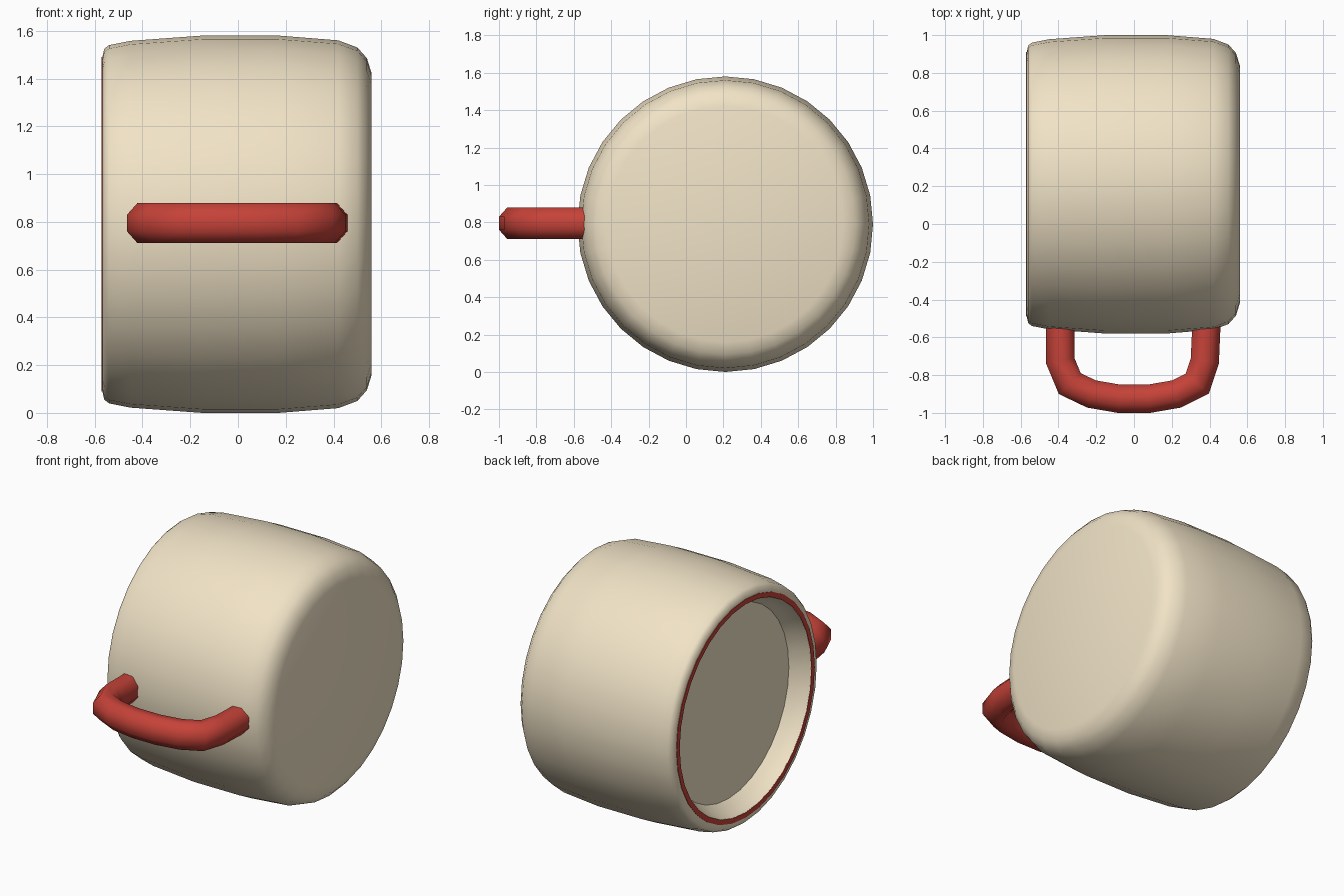
import bpy, math
from mathutils import Vector

if "Cube" in bpy.data.objects:
    bpy.data.objects.remove(bpy.data.objects["Cube"])

CY, CZ = 0.21, 0.79   # axis of the mug lying on its side


def material(name, rgb):
    m = bpy.data.materials.new(name)
    m.diffuse_color = (*rgb, 1)
    m.use_nodes = True
    m.node_tree.nodes["Principled BSDF"].inputs["Base Color"].default_value = m.diffuse_color
    return m


CREAM = material("cream", (0.88, 0.77, 0.57))
RED = material("red", (0.56, 0.055, 0.04))


def make(name, verts, faces, mat, angle):
    me = bpy.data.meshes.new(name)
    me.from_pydata(verts, [], faces)
    me.materials.append(mat)
    ob = bpy.data.objects.new(name, me)
    bpy.context.collection.objects.link(ob)
    bpy.ops.object.select_all(action='DESELECT')
    bpy.context.view_layer.objects.active = ob
    ob.select_set(True)
    bpy.ops.object.mode_set(mode='EDIT')
    bpy.ops.mesh.select_all(action='SELECT')
    bpy.ops.mesh.normals_make_consistent(inside=False)
    bpy.ops.object.mode_set(mode='OBJECT')
    bpy.ops.object.shade_smooth_by_angle(angle=math.radians(angle))
    return ob


def bridge(rings, n):
    return [(r * n + i, r * n + (i + 1) % n, (r + 1) * n + (i + 1) % n, (r + 1) * n + i)
            for r in range(rings - 1) for i in range(n)]


def lathe(name, profile, mat, caps=(), closed=False, n=32, angle=40):
    """Revolve (x, radius) points round the mug axis."""
    verts = [(x, CY + r * math.sin(math.tau * i / n), CZ + r * math.cos(math.tau * i / n))
             for x, r in profile for i in range(n)]
    faces = bridge(len(profile), n)
    if closed:
        last = (len(profile) - 1) * n
        faces += [(last + i, last + (i + 1) % n, (i + 1) % n, i) for i in range(n)]
    for c in caps:
        faces.append(tuple(range(c * n, c * n + n)))
    return make(name, verts, faces, mat, angle)


# Cup: inner floor, inner wall, lip, bulging outside, rounded base
cup = [(-0.45, 0.61), (-0.49, 0.635), (-0.53, 0.655), (-0.568, 0.668), (-0.568, 0.70),
       (-0.56, 0.735), (-0.54, 0.75), (-0.45, 0.768), (-0.15, 0.79), (0.17, 0.79),
       (0.42, 0.77), (0.50, 0.74), (0.54, 0.695), (0.56, 0.63)]
lathe("cup", cup, CREAM, caps=(0, len(cup) - 1), angle=50)

# Red band on the lip
lathe("rim_band", [(-0.566, 0.669), (-0.571, 0.669), (-0.571, 0.70), (-0.566, 0.70)],
      RED, closed=True)

# Handle: eight-sided tube swept along a U in the horizontal plane
path = [Vector(p) for p in
        [(-0.39, -0.50), (-0.39, -0.725), (-0.34, -0.845), (-0.225, -0.90), (-0.08, -0.925),
         (0.08, -0.925), (0.225, -0.90), (0.335, -0.845), (0.375, -0.725), (0.385, -0.50)]]
verts = []
for k, p in enumerate(path):
    a = (p - path[k - 1]).normalized() if k else None
    b = (path[k + 1] - p).normalized() if k < len(path) - 1 else None
    a, b = a or b, b or a
    t = (a + b).normalized()
    side = Vector((t.y, -t.x)) / max(t.dot(a), 0.5)
    for i in range(8):
        g = math.tau * (i + 0.5) / 8
        q = p + side * (0.081 * math.cos(g))
        verts.append((q.x, q.y, CZ + 0.005 + 0.091 * math.sin(g)))
end = (len(path) - 1) * 8
make("handle", verts,
     bridge(len(path), 8) + [tuple(range(8)), tuple(range(end, end + 8))], RED, 60)
